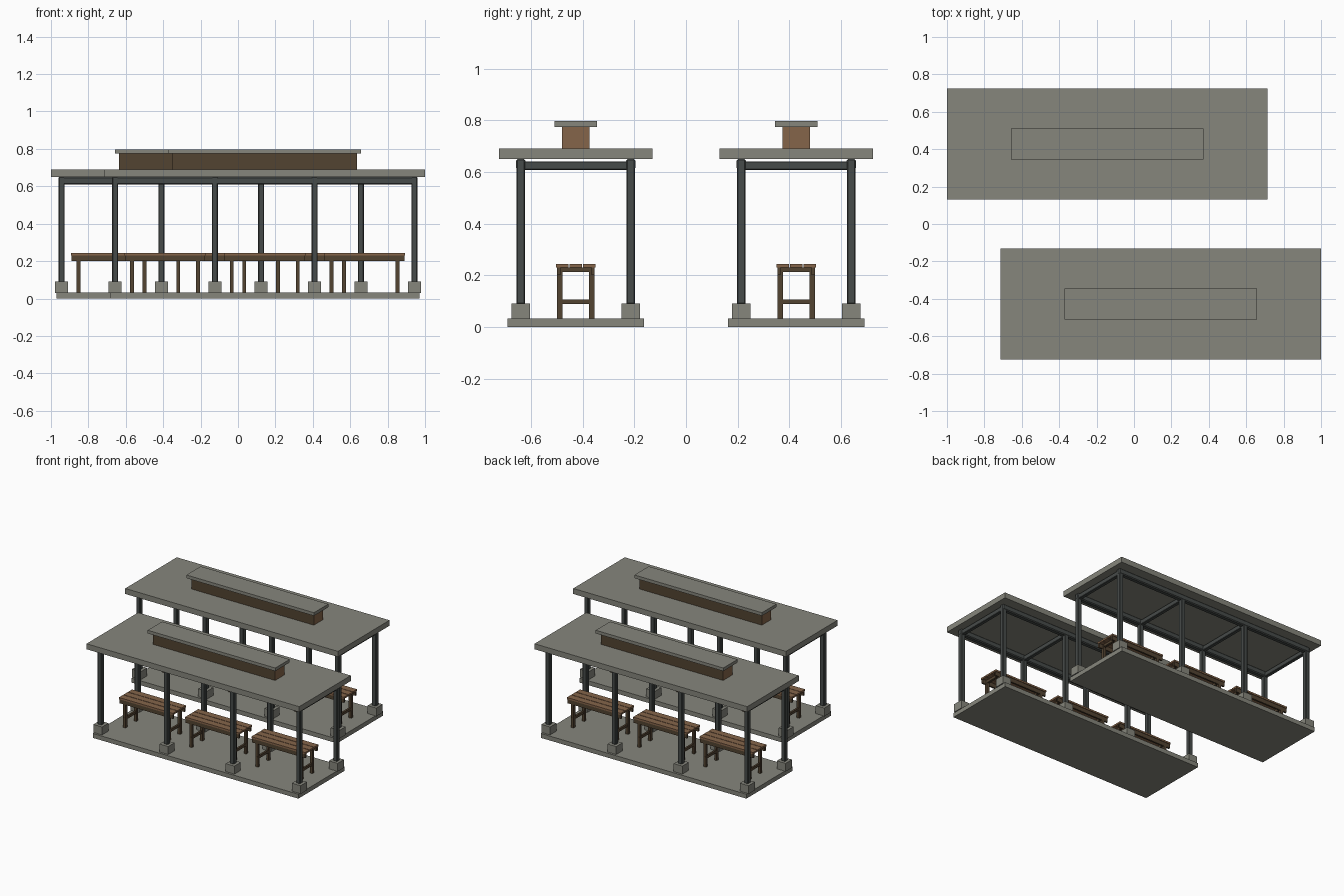
import bpy, bmesh
from mathutils import Matrix, Vector

if "Cube" in bpy.data.objects:
    bpy.data.objects.remove(bpy.data.objects["Cube"])


def material(name, rgb):
    m = bpy.data.materials.new(name)
    m.diffuse_color = (*rgb, 1)
    m.use_nodes = True
    m.node_tree.nodes["Principled BSDF"].inputs["Base Color"].default_value = m.diffuse_color
    return m


CONCRETE = material("warm grey concrete", (0.238, 0.238, 0.202))
STEEL = material("dark grey steel", (0.062, 0.07, 0.067))
WOOD = material("light wood", (0.235, 0.13, 0.068))
DARK = material("dark wood", (0.085, 0.056, 0.031))


def box(name, centre, size, mat, bevel=0.0):
    bm = bmesh.new()
    bmesh.ops.create_cube(bm, size=1, matrix=Matrix.Translation(centre) @ Matrix.Diagonal((*size, 1)))
    if bevel:
        bmesh.ops.bevel(bm, geom=bm.edges[:], offset=bevel, segments=1, affect='EDGES')
    me = bpy.data.meshes.new(name)
    bm.to_mesh(me)
    bm.free()
    me.materials.append(mat)
    ob = bpy.data.objects.new(name, me)
    bpy.context.collection.objects.link(ob)
    return ob


def slab(name, cx, cy, z0, z1, sx, sy, mat, bevel=0.0):
    return box(name, Vector((cx, cy, (z0 + z1) / 2)), (sx, sy, z1 - z0), mat, bevel)


def bench(cx, cy):
    # three seat slats
    for i in (-1, 0, 1):
        slab("bench_slat", cx, cy + i * 0.052, 0.23, 0.243, 0.434, 0.048, WOOD)
    # long rails under the seat
    for s in (-1, 1):
        slab("bench_rail", cx, cy + s * 0.066, 0.2, 0.23, 0.43, 0.012, DARK)
    # leg frames with a cross stretcher
    for sx in (-1, 1):
        x = cx + sx * 0.176
        for sy in (-1, 1):
            slab("bench_leg", x, cy + sy * 0.062, 0.032, 0.23, 0.02, 0.02, DARK)
        slab("bench_stretcher", x, cy, 0.088, 0.107, 0.014, 0.146, DARK)
        slab("bench_seat_bearer", x, cy, 0.212, 0.23, 0.016, 0.12, DARK)


def shelter(cx, cy):
    slab("floor_slab", cx, cy, 0, 0.032, 1.656, 0.53, CONCRETE)
    slab("roof_slab", cx, cy, 0.65, 0.69, 1.714, 0.594, CONCRETE)
    # raised roof box: light ends, dark long sides
    body = slab("roof_box", cx, cy, 0.69, 0.775, 0.984, 0.106, WOOD)
    body.data.materials.append(DARK)
    for p in body.data.polygons:
        p.material_index = 1 if abs(p.normal.y) > 0.5 else 0
    slab("roof_box_cap", cx, cy, 0.775, 0.798, 1.028, 0.165, CONCRETE)
    # posts, footings and roof beams
    for i in range(4):
        x = cx - 0.8 + i * 1.6 / 3
        for s in (-1, 1):
            slab("post_footing", x, cy + s * 0.213, 0.03, 0.09, 0.07, 0.073, CONCRETE)
            slab("post", x, cy + s * 0.213, 0.088, 0.65, 0.033, 0.033, STEEL, 0.004)
        slab("cross_beam", x, cy, 0.608, 0.641, 0.026, 0.45, STEEL, 0.003)
    for s in (-1, 1):
        slab("long_beam", cx, cy + s * 0.213, 0.61, 0.65, 1.634, 0.036, STEEL, 0.006)
    for i in (-1, 0, 1):
        bench(cx + i * 1.6 / 3, cy)


# two staggered shelters
shelter(0.143, -0.427)
shelter(-0.143, 0.427)
